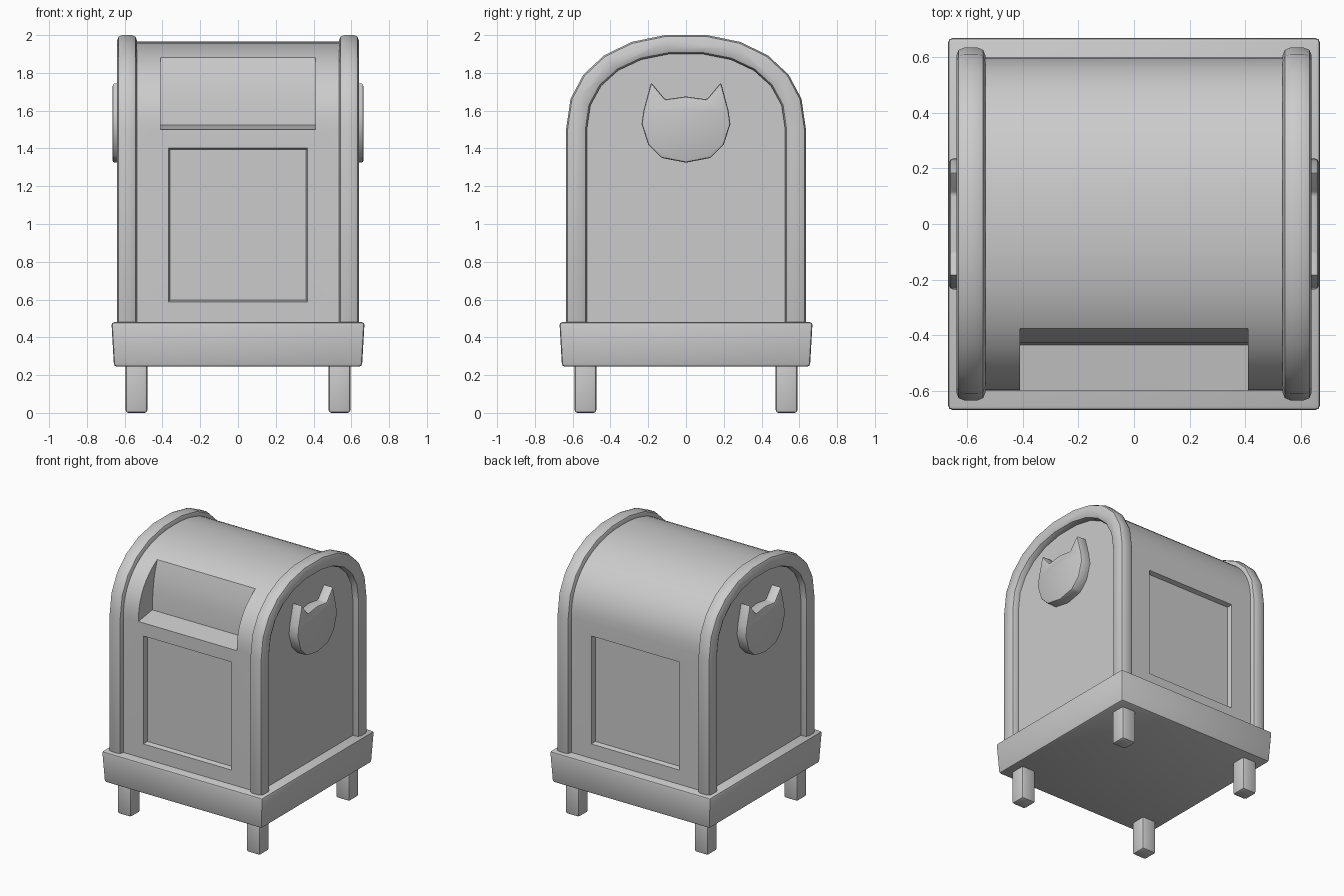
import bpy, bmesh, math
from mathutils import Matrix

cube = bpy.data.objects.get("Cube")
if cube:
    bpy.data.objects.remove(cube, do_unlink=True)

grey = bpy.data.materials.new("light grey")
grey.use_nodes = True
GREY = (0.6, 0.6, 0.6, 1)
grey.diffuse_color = GREY
grey.node_tree.nodes["Principled BSDF"].inputs["Base Color"].default_value = GREY


def make_object(name, bm):
    bmesh.ops.recalc_face_normals(bm, faces=bm.faces)
    mesh = bpy.data.meshes.new(name)
    bm.to_mesh(mesh)
    bm.free()
    mesh.materials.append(grey)
    obj = bpy.data.objects.new(name, mesh)
    bpy.context.collection.objects.link(obj)
    return obj


def extrude_x(name, outline, x0, x1):
    """Solid from a (y, z) outline, running from x0 to x1."""
    bm = bmesh.new()
    face = bm.faces.new([bm.verts.new((x0, y, z)) for y, z in outline])
    new = bmesh.ops.extrude_face_region(bm, geom=[face])["geom"]
    verts = [v for v in new if isinstance(v, bmesh.types.BMVert)]
    bmesh.ops.translate(bm, verts=verts, vec=(x1 - x0, 0, 0))
    return make_object(name, bm)


def box(name, centre, size, taper=1.0, axis=2):
    """Box whose negative end along the axis is scaled by taper."""
    bm = bmesh.new()
    bmesh.ops.create_cube(bm, size=1)
    for v in bm.verts:
        k = taper if v.co[axis] < 0 else 1
        for i in range(3):
            v.co[i] = centre[i] + v.co[i] * size[i] * (1 if i == axis else k)
    return make_object(name, bm)


def apply_modifier(obj, mod):
    bpy.context.view_layer.objects.active = obj
    bpy.ops.object.modifier_apply(modifier=mod.name)


def finish(obj, bevel=0.0, segments=2, angle=35):
    if bevel:
        mod = obj.modifiers.new("bevel", 'BEVEL')
        mod.width, mod.segments = bevel, segments
        mod.limit_method, mod.angle_limit = 'ANGLE', math.radians(30)
        apply_modifier(obj, mod)
    bpy.ops.object.select_all(action='DESELECT')
    obj.select_set(True)
    bpy.context.view_layer.objects.active = obj
    bpy.ops.object.shade_smooth_by_angle(angle=math.radians(angle))


def cut(obj, cutter):
    mod = obj.modifiers.new("cut", 'BOOLEAN')
    mod.object, mod.solver = cutter, 'EXACT'
    apply_modifier(obj, mod)
    bpy.data.objects.remove(cutter, do_unlink=True)


def arch(half_width, rise, steps, foot=0.4, spring=1.5):
    """Straight sides with a slightly square round top, as (y, z) points."""
    pts = [(half_width, foot)]
    for i in range(steps + 1):
        a = math.pi * i / steps
        c, s = math.cos(a), max(math.sin(a), 0)
        pts.append((math.copysign(abs(c) ** 0.9, c) * half_width,
                    spring + rise * s ** 0.9))
    return pts + [(-half_width, foot)]


# Body with a letter slot and recessed doors
body = extrude_x("body", arch(0.6, 0.465, 32), -0.59, 0.59)
slot = [(-0.8, 1.49), (-0.6, 1.5), (-0.435, 1.525), (-0.428, 1.65),
        (-0.41, 1.77), (-0.375, 1.885), (-0.8, 1.885)]
cut(body, extrude_x("slot_cutter", slot, -0.41, 0.41))
for side in (-1, 1):
    cutter = box("door_cutter", (0, 0, 0), (0.75, 0.07, 0.83), 0.96, axis=1)
    turn = Matrix.Rotation(math.pi if side > 0 else 0, 4, 'Z')
    # The narrow end of the cutter points into the body
    cutter.data.transform(Matrix.Translation((0, side * 0.6, 0.995)) @ turn
                          @ Matrix.Rotation(math.pi, 4, 'Z'))
    cut(body, cutter)
finish(body)

# Arched rims and cat head plaques on both ends
rim_outline = arch(0.635, 0.505, 11) + arch(0.525, 0.403, 11)[::-1]
half_head = [(0.11, 1.66), (0.185, 1.75), (0.225, 1.6), (0.235, 1.53),
             (0.2, 1.42), (0.13, 1.35)]
head = [(0, 1.675)] + half_head + [(0, 1.325)]
head += [(-y, z) for y, z in reversed(half_head)]
for side, word in ((1, "left"), (-1, "right")):
    finish(extrude_x(word + "_rim", rim_outline, side * 0.535, side * 0.64), 0.028)
    finish(extrude_x(word + "_cat_head_plaque", head, side * 0.57, side * 0.665), 0.012)

# Base and legs
finish(box("base", (0, 0, 0.3625), (1.34, 1.34, 0.235), 0.98), 0.015)
for x, xw in ((1, "left"), (-1, "right")):
    for y, yw in ((-1, "front"), (1, "back")):
        leg = box(f"{yw}_{xw}_leg", (x * 0.5375, y * 0.5325, 0.15), (0.115, 0.115, 0.3))
        finish(leg, 0.015)
